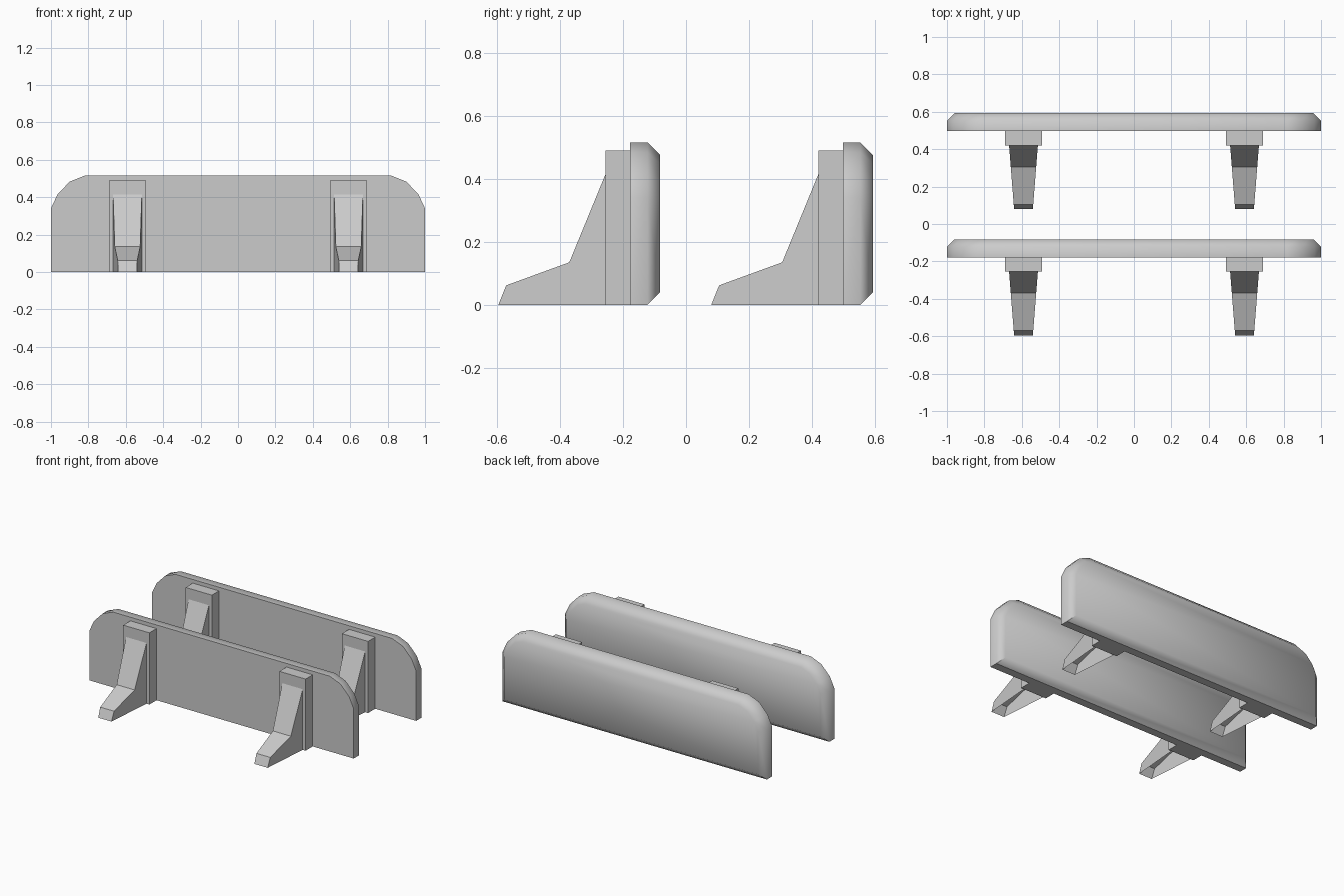
import bpy
import bmesh

cube = bpy.data.objects.get("Cube")
if cube:
    bpy.data.objects.remove(cube, do_unlink=True)

GREY = (0.6, 0.6, 0.6, 1.0)
material = bpy.data.materials.new("plain grey")
material.use_nodes = True
material.diffuse_color = GREY
material.node_tree.nodes["Principled BSDF"].inputs["Base Color"].default_value = GREY


def finish(bm, name):
    mesh = bpy.data.meshes.new(name)
    bm.to_mesh(mesh)
    bm.free()
    mesh.materials.append(material)
    obj = bpy.data.objects.new(name, mesh)
    bpy.context.collection.objects.link(obj)
    return obj


def board(y, name):
    """Upright board with clipped upper corners and a chamfered back."""
    half = [(1, 0), (1, 0.34), (0.965, 0.415), (0.9, 0.483), (0.82, 0.515)]
    outline = half + [(-x, z) for x, z in reversed(half)]
    bm = bmesh.new()
    front = bm.faces.new([bm.verts.new((x, y, z)) for x, z in outline])
    back = bmesh.ops.extrude_face_region(bm, geom=[front])["geom"]
    bmesh.ops.translate(bm, vec=(0, 0.056, 0),
                        verts=[v for v in back if isinstance(v, bmesh.types.BMVert)])
    bmesh.ops.recalc_face_normals(bm, faces=bm.faces)
    face = max(bm.faces, key=lambda f: f.calc_center_median().y)
    bmesh.ops.inset_individual(bm, faces=[face], thickness=0.04, depth=0.04,
                               use_even_offset=True)
    # Smooth rim and back, crisp front outline and underside
    for f in bm.faces:
        f.smooth = True
    for e in bm.edges:
        on_floor = all(v.co.z < 0.001 for v in e.verts)
        e.smooth = e.calc_face_angle(0) < 0.87 and not on_floor
    return finish(bm, name)


def mounting_block(x, y, name):
    """Rectangular block between the foot and the board."""
    bm = bmesh.new()
    bmesh.ops.create_cube(bm, size=1)
    bmesh.ops.scale(bm, vec=(0.198, 0.077, 0.49), verts=bm.verts)
    bmesh.ops.translate(bm, vec=(x, y - 0.0385, 0.245), verts=bm.verts)
    return finish(bm, name)


def foot(x, y, name):
    """Tapered foot, hollow underneath."""
    profile = [(0, 0), (-0.34, 0), (-0.315, 0.062), (-0.115, 0.135), (0, 0.415)]
    bm = bmesh.new()
    sides = []
    for s in (-1, 1):
        sides.append([bm.verts.new((x + s * (0.077 + 0.079 * d), y + d, z))
                      for d, z in profile])
    a, b = sides
    bm.faces.new(a)
    bm.faces.new(b)
    for i in range(1, len(profile) - 1):
        bm.faces.new((a[i], a[i + 1], b[i + 1], b[i]))
    bmesh.ops.recalc_face_normals(bm, faces=bm.faces)
    return finish(bm, name)


# Two identical boards, each standing on two feet
for row, y in (("front", -0.178), ("rear", 0.497)):
    board(y, row + "_board")
    for side, x in (("right", -0.591), ("left", 0.591)):
        mounting_block(x, y, f"{row}_{side}_block")
        foot(x, y - 0.077, f"{row}_{side}_foot")
